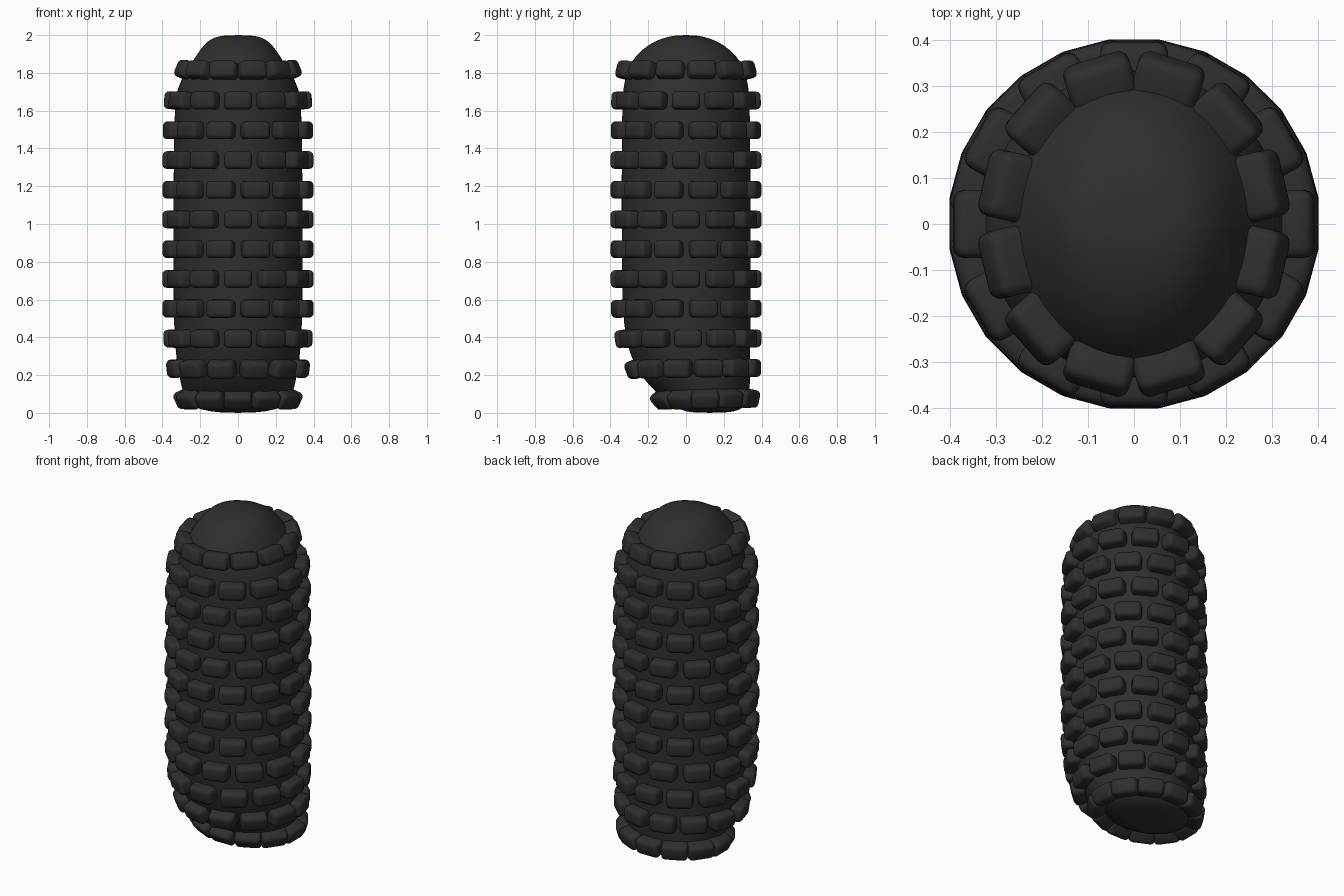
import bpy, bmesh, math
from mathutils import Vector, Matrix

if "Cube" in bpy.data.objects:
    bpy.data.objects.remove(bpy.data.objects["Cube"])

rubber = bpy.data.materials.new("dark_rubber")
rubber.use_nodes = True
colour = (0.028, 0.028, 0.028, 1)
rubber.diffuse_color = colour
bsdf = rubber.node_tree.nodes["Principled BSDF"]
bsdf.inputs["Base Color"].default_value = colour
bsdf.inputs["Roughness"].default_value = 0.7

# Core cross-sections: height, half width, front edge, back edge
SECTIONS = [
    (0.0, 0.09, 0.03, 0.22), (0.015, 0.20, -0.03, 0.29),
    (0.05, 0.26, -0.09, 0.325), (0.10, 0.29, -0.15, 0.335),
    (0.16, 0.305, -0.21, 0.34), (0.24, 0.32, -0.265, 0.34),
    (0.32, 0.33, -0.30, 0.34), (0.40, 0.337, -0.32, 0.342),
    (0.55, 0.343, -0.34, 0.343), (1.10, 0.343, -0.343, 0.343),
    (1.60, 0.34, -0.34, 0.34), (1.72, 0.325, -0.335, 0.335),
    (1.80, 0.28, -0.315, 0.315), (1.86, 0.24, -0.29, 0.29),
    (1.92, 0.205, -0.24, 0.24), (1.97, 0.16, -0.165, 0.165),
    (1.99, 0.12, -0.10, 0.10), (2.0, 0.07, -0.05, 0.05),
]


def surface(z, angle):
    """Point on the core; angle 0 faces the front."""
    for lo, hi in zip(SECTIONS, SECTIONS[1:]):
        if z <= hi[0]:
            break
    t = (z - lo[0]) / (hi[0] - lo[0])
    a, y0, y1 = (p + (q - p) * t for p, q in zip(lo[1:], hi[1:]))
    return Vector((a * math.sin(angle),
                   (y0 + y1) / 2 - (y1 - y0) / 2 * math.cos(angle), z))


def finish(name, bm):
    bmesh.ops.recalc_face_normals(bm, faces=bm.faces)
    mesh = bpy.data.meshes.new(name)
    bm.to_mesh(mesh)
    bm.free()
    mesh.materials.append(rubber)
    for p in mesh.polygons:
        p.use_smooth = True
    obj = bpy.data.objects.new(name, mesh)
    bpy.context.collection.objects.link(obj)
    return obj


# Smooth lofted core with domed top and slanted lower front
bm = bmesh.new()
N = 40
rings = [[bm.verts.new(surface(s[0], math.tau * i / N)) for i in range(N)]
         for s in SECTIONS]
for r0, r1 in zip(rings, rings[1:]):
    for i in range(N):
        j = (i + 1) % N
        bm.faces.new((r0[i], r0[j], r1[j], r1[i]))
for ring in (rings[0], rings[-1]):
    bm.faces.new(ring)
core = finish("core", bm)
sub = core.modifiers.new("smooth", "SUBSURF")
sub.levels = sub.render_levels = 1

# Twelve staggered rows of rounded tread blocks, twelve blocks each
for row in range(12):
    z = 0.08 + row * 0.1573
    bm = bmesh.new()
    for k in range(12):
        angle = math.radians(30 * k + (15 if row % 2 else 0))
        p = surface(z, angle)
        across = (surface(z, angle + 0.05) - surface(z, angle - 0.05)).normalized()
        rise = surface(z + 0.04, angle) - surface(z - 0.04, angle)
        # Lean the block with the core, but a little less steeply
        up = Vector((rise.x * 0.7, rise.y * 0.7, rise.z))
        out = across.cross(up).normalized()
        up = out.cross(across)
        rot = Matrix((across, out, up)).transposed().to_4x4()
        place = Matrix.Translation(p + out * 0.008) @ rot
        bmesh.ops.create_cube(bm, size=1, matrix=place @ Matrix.Diagonal((0.148, 0.1, 0.094, 1)))
    bmesh.ops.bevel(bm, geom=bm.edges[:], offset=0.024, segments=3,
                    profile=0.5, affect='EDGES')
    finish(f"tread_row_{row + 1}", bm)
